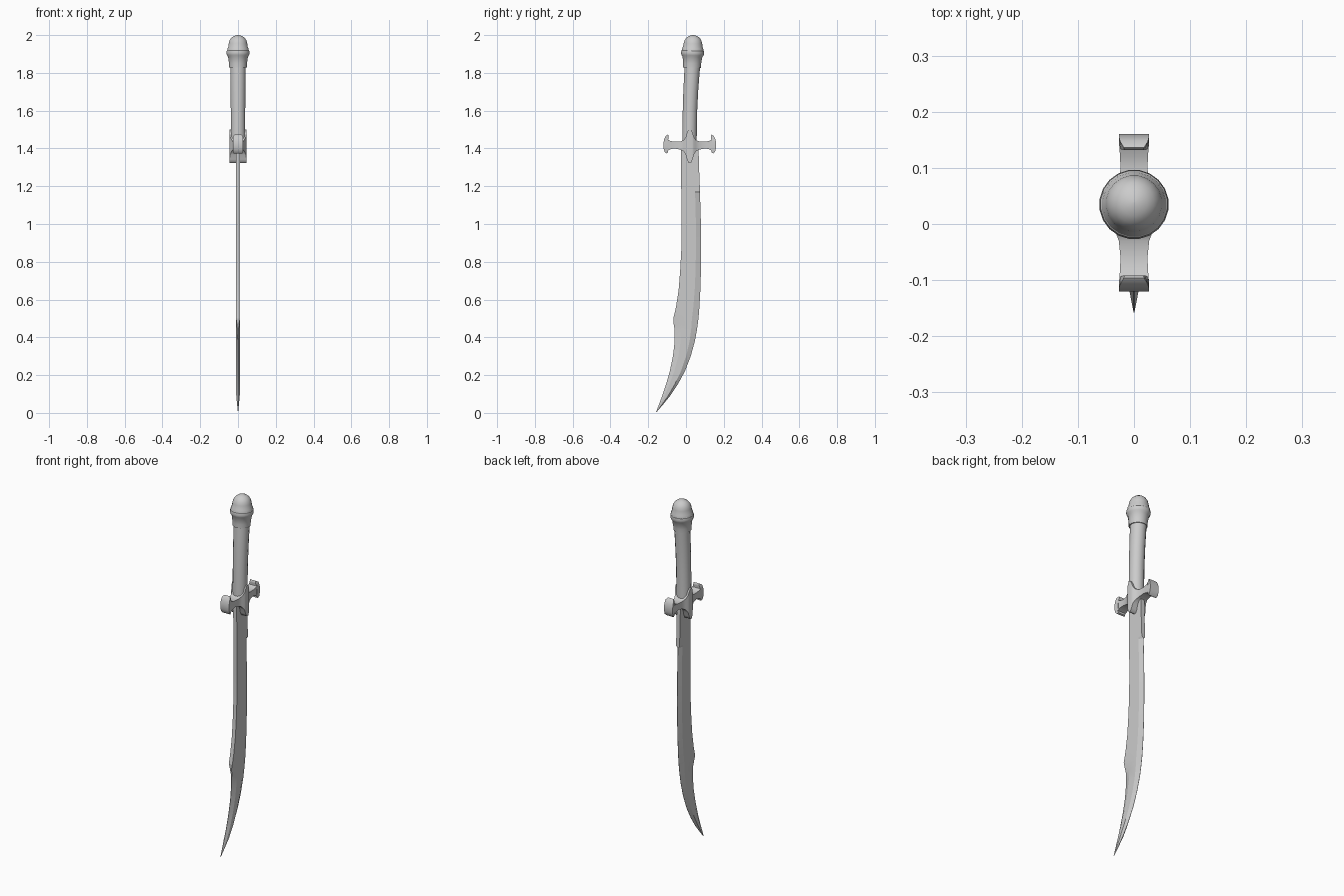
import bpy, bmesh, math
from mathutils import Vector


def loft(name, rings, angle=35):
    """Skin a list of equal-length closed rings and cap both ends."""
    bm = bmesh.new()
    vs = [[bm.verts.new(p) for p in r] for r in rings]
    n = len(rings[0])
    for a, b in zip(vs, vs[1:]):
        for i in range(n):
            j = (i + 1) % n
            bm.faces.new((a[i], a[j], b[j], b[i]))
    bm.faces.new(vs[0])
    bm.faces.new(vs[-1])
    bmesh.ops.remove_doubles(bm, verts=bm.verts, dist=0.0002)
    bmesh.ops.recalc_face_normals(bm, faces=bm.faces)
    me = bpy.data.meshes.new(name)
    bm.to_mesh(me)
    bm.free()
    ob = bpy.data.objects.new(name, me)
    bpy.context.collection.objects.link(ob)
    bpy.ops.object.select_all(action='DESELECT')
    ob.select_set(True)
    bpy.context.view_layer.objects.active = ob
    bpy.ops.object.shade_smooth_by_angle(angle=math.radians(angle))
    return ob


def circle(cy, z, r, n, tilt=0.0):
    out = []
    for i in range(n):
        t = 2 * math.pi * (i + 0.5) / n
        y = r * math.sin(t)
        out.append((r * math.cos(t), cy + y, z - tilt * y))
    return out


# blade: z, back y, cutting-edge y, back half thickness
T = 0.011
stations = [
    (1.42, -0.028, 0.066, T), (1.30, -0.027, 0.069, T), (1.175, -0.025, 0.074, T),
    (1.165, -0.025, 0.074, T), (1.0, -0.023, 0.079, T), (0.86, -0.025, 0.080, T),
    (0.75, -0.031, 0.079, T), (0.65, -0.039, 0.076, T), (0.56, -0.053, 0.071, T),
    (0.50, -0.067, 0.066, T), (0.475, -0.066, 0.063, 0.006), (0.44, -0.060, 0.058, 0.003),
    (0.38, -0.060, 0.047, 0.001), (0.30, -0.069, 0.025, 0.001), (0.22, -0.086, -0.006, 0.001),
    (0.15, -0.106, -0.044, 0.001), (0.09, -0.126, -0.084, 0.001), (0.04, -0.145, -0.125, 0.001),
    (0.005, -0.158, -0.155, 0.0005)]
rings = []
for k, (z, yb, ye, tb) in enumerate(stations):
    w = ye - yb
    t = T * min(1, w / 0.05)
    te = T if k < 3 else 0.0006          # unsharpened block near the guard
    y1, y2 = yb + 0.3 * w, yb + 0.74 * w
    half = [(tb, yb), (t, y1), (t, y2), (te, ye)]
    rings.append([(x, y, z) for x, y in half] + [(-x, y, z) for x, y in reversed(half)])
loft("blade", rings, 12)

# grip: gently curved octagonal-ish rod
loft("grip", [circle(cy, z, r, 16) for z, cy, r in [
    (1.40, 0.018, 0.039), (1.50, 0.019, 0.039), (1.60, 0.021, 0.039),
    (1.70, 0.025, 0.040), (1.78, 0.030, 0.041), (1.84, 0.034, 0.042)]])

# pommel: collar, ring bands and dome, turned on a slightly leaning axis
prof = [(1.828, 0.040), (1.828, 0.047), (1.85, 0.048), (1.885, 0.053), (1.893, 0.059),
        (1.905, 0.062), (1.917, 0.060), (1.919, 0.058), (1.930, 0.056), (1.938, 0.052),
        (1.955, 0.050), (1.972, 0.045), (1.985, 0.036), (1.994, 0.024), (1.999, 0.010),
        (2.0, 0.001)]
loft("pommel", [circle(0.035 - 0.04 * (1.91 - z), z, r, 20, 0.03) for z, r in prof], 32)


# guard: ribbons given as (d, z, half width) pairs, d measured from the guard centre
def ribbon(name, pairs, side, cy=0.02):
    rings = []
    for (d1, z1, w1), (d2, z2, w2) in pairs:
        a, b = cy + side * d1, cy + side * d2
        rings.append([(w1, a, z1), (w2, b, z2), (-w2, b, z2), (-w1, a, z1)])
    loft(name, rings, 40)


arm = [(0.0, 1.322, 1.500, 0.046), (0.008, 1.326, 1.497, 0.046), (0.015, 1.342, 1.483, 0.045),
       (0.021, 1.366, 1.462, 0.042), (0.032, 1.384, 1.445, 0.034), (0.05, 1.394, 1.437, 0.027),
       (0.08, 1.400, 1.436, 0.024), (0.10, 1.397, 1.439, 0.025), (0.118, 1.388, 1.447, 0.026)]
horn = [((0.112, 1.468, 0.017), (0.116, 1.473, 0.018)),
        ((0.112, 1.457, 0.020), (0.128, 1.465, 0.025)),
        ((0.114, 1.446, 0.024), (0.136, 1.447, 0.027)),
        ((0.112, 1.430, 0.026), (0.140, 1.425, 0.027)),
        ((0.112, 1.400, 0.026), (0.139, 1.402, 0.027)),
        ((0.116, 1.388, 0.024), (0.134, 1.384, 0.027)),
        ((0.116, 1.378, 0.022), (0.124, 1.374, 0.024))]
for label, s in (("rear", 1), ("front", -1)):
    ribbon("guard_arm_" + label, [((d, lo, w), (d, hi, w)) for d, lo, hi, w in arm], s)
    ribbon("guard_horn_" + label, horn, s)
